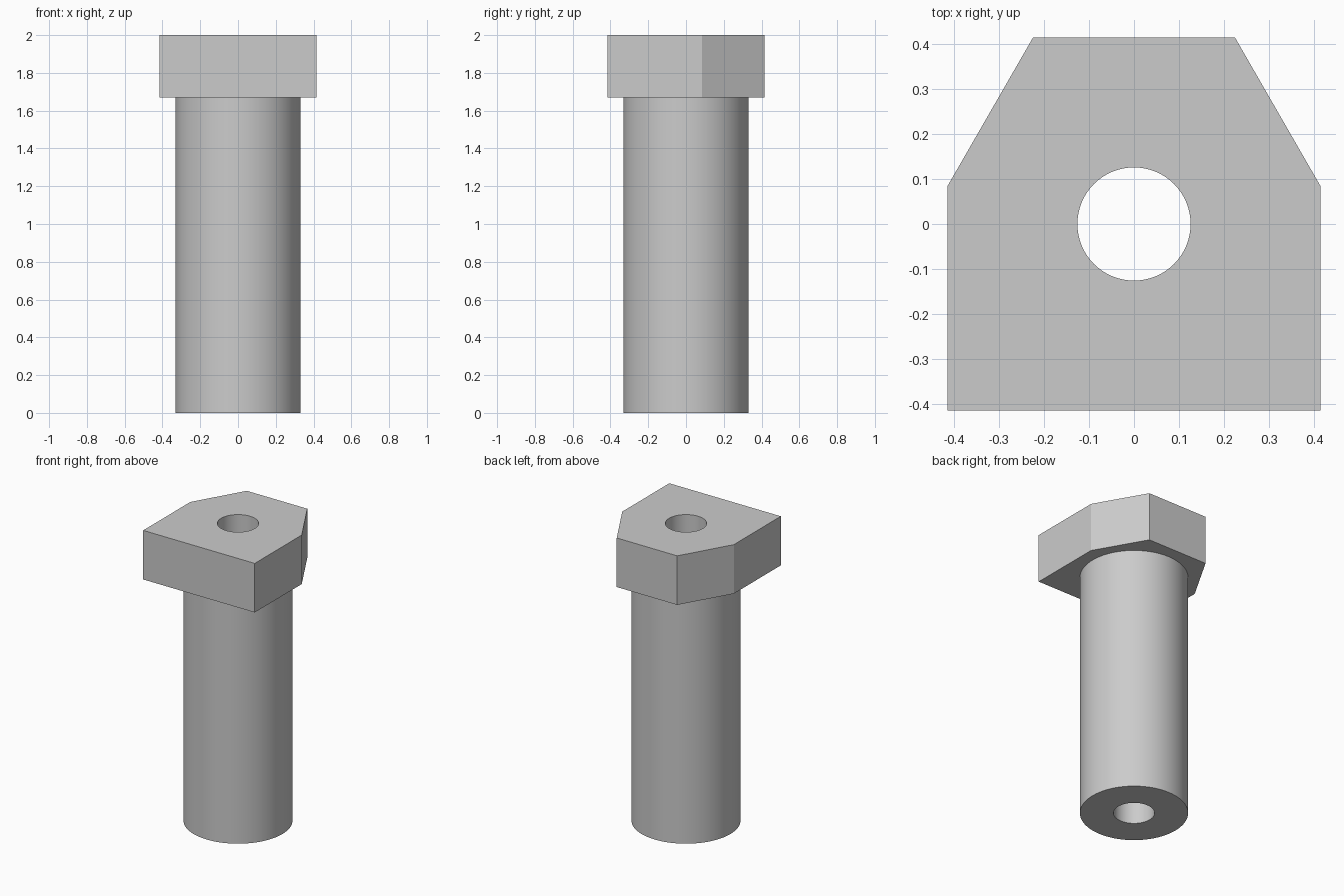
import bpy, bmesh
from math import cos, sin, tau, radians

cube = bpy.data.objects.get("Cube")
if cube:
    bpy.data.objects.remove(cube, do_unlink=True)

HEAD_TOP, HEAD_BASE = 2.0, 1.67
HALF, SHANK_R, BORE_R, SIDES = 0.415, 0.332, 0.126, 96

grey = bpy.data.materials.new("plain grey")
grey.use_nodes = True
colour = (0.6, 0.6, 0.6, 1)
grey.diffuse_color = colour
grey.node_tree.nodes["Principled BSDF"].inputs["Base Color"].default_value = colour

bm = bmesh.new()


def loop(points, z):
    """Closed ring of edges at height z."""
    verts = [bm.verts.new((x, y, z)) for x, y in points]
    edges = [bm.edges.new((v, verts[i - 1])) for i, v in enumerate(verts)]
    return verts, edges


def wall(lower, upper):
    """Side faces between two matching rings."""
    a, b = lower[0], upper[0]
    for i in range(len(a)):
        bm.faces.new((a[i - 1], a[i], b[i], b[i - 1]))


def cap(outer, inner):
    """Flat face with a round opening."""
    bmesh.ops.triangle_fill(bm, edges=outer[1] + inner[1], use_beauty=True)


def circle(radius):
    return [(radius * cos(tau * i / SIDES), radius * sin(tau * i / SIDES))
            for i in range(SIDES)]


# Square head outline with two clipped back corners
right_side = [(HALF, -HALF), (HALF, 0.085), (0.225, HALF)]
outline = right_side + [(-x, y) for x, y in reversed(right_side)]

head_top, head_base = loop(outline, HEAD_TOP), loop(outline, HEAD_BASE)
shank_top, shank_base = loop(circle(SHANK_R), HEAD_BASE), loop(circle(SHANK_R), 0)
bore_top, bore_base = loop(circle(BORE_R), HEAD_TOP), loop(circle(BORE_R), 0)

# Head sides, shank and through bore
wall(head_base, head_top)
wall(shank_base, shank_top)
wall(bore_base, bore_top)

# Top, underside of the head, and foot of the shank
cap(head_top, bore_top)
cap(head_base, shank_top)
cap(shank_base, bore_base)
bmesh.ops.recalc_face_normals(bm, faces=bm.faces[:])

mesh = bpy.data.meshes.new("headed_bushing")
bm.to_mesh(mesh)
bm.free()
mesh.materials.append(grey)
bushing = bpy.data.objects.new("headed_bushing", mesh)
bpy.context.collection.objects.link(bushing)

# Smooth round walls, crisp edges
bpy.ops.object.select_all(action="DESELECT")
bushing.select_set(True)
bpy.context.view_layer.objects.active = bushing
bpy.ops.object.shade_smooth_by_angle(angle=radians(25))
